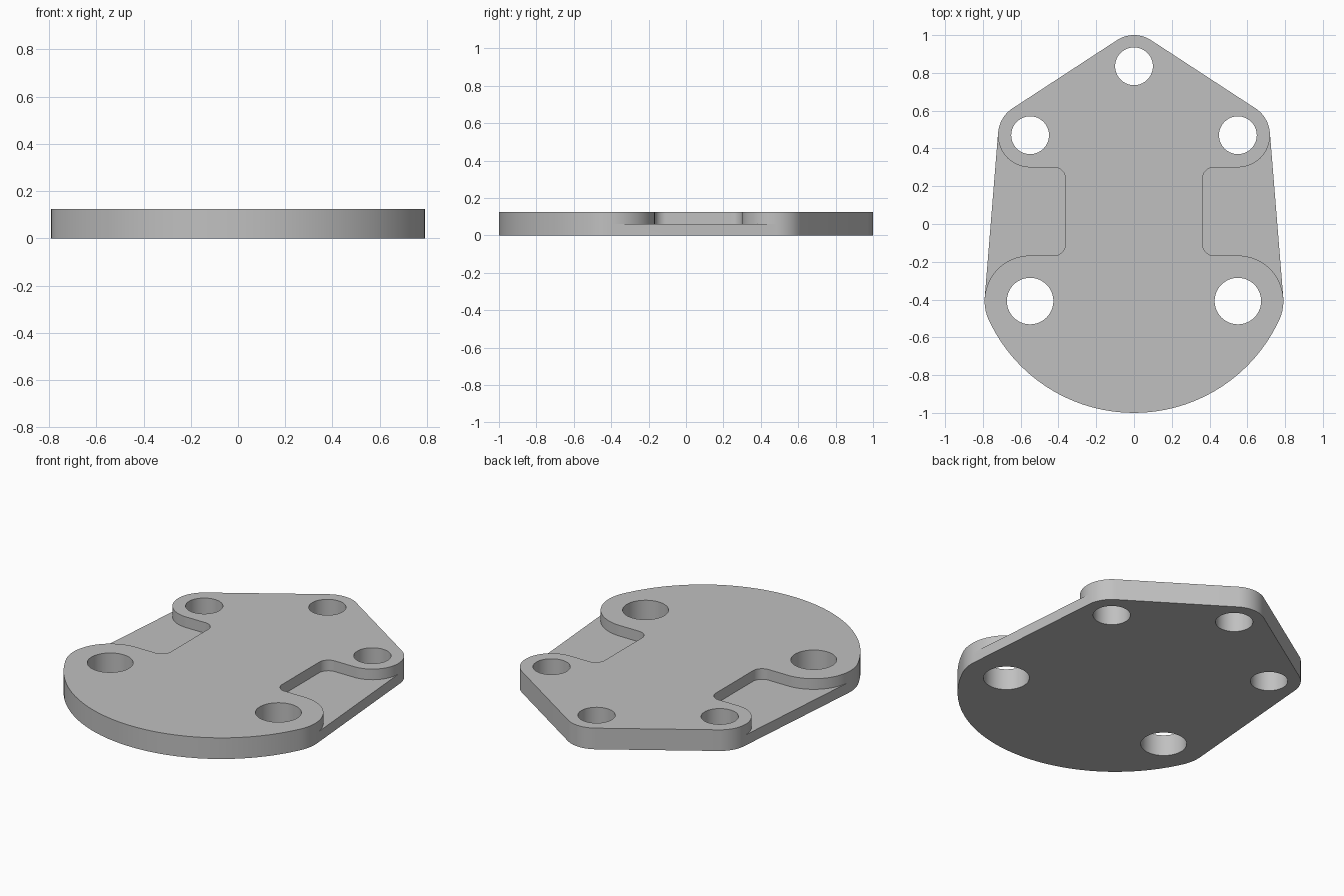
import bpy, bmesh
from math import sin, cos, pi, atan2, acos, hypot, ceil

HEIGHT, FLOOR = 0.125, 0.062
STEP = pi / 48

if "Cube" in bpy.data.objects:
    bpy.data.objects.remove(bpy.data.objects["Cube"])

# Rounded corners as (x, y, radius)
tip = (0, 0.835, 0.165)
ear = (0.55, 0.47, 0.17)
foot = (0.55, -0.408, 0.241)
belly = (0, -0.153, 0.847)


def mirrored(disc):
    return (-disc[0], disc[1], disc[2])


def arc(disc, start, end):
    """Points along a disc's rim from one angle to another."""
    x, y, r = disc
    n = max(1, ceil(abs(end - start) / STEP))
    angles = [start + (end - start) * i / n for i in range(n + 1)]
    return [(x + r * cos(a), y + r * sin(a)) for a in angles]


def tangent(a, b):
    """Angle of the outer tangent's normal, going counterclockwise from a to b."""
    dx, dy = b[0] - a[0], b[1] - a[1]
    ratio = (a[2] - b[2]) / hypot(dx, dy)
    return atan2(dy, dx) - acos(max(-1, min(1, ratio)))


def wrapped_outline(discs):
    """Closed outline stretched around a ring of discs."""
    points = []
    for i, disc in enumerate(discs):
        start = tangent(discs[i - 1], disc)
        end = tangent(disc, discs[(i + 1) % len(discs)])
        points += arc(disc, start, start + (end - start) % (2 * pi))
    return points


def prism(bm, points, bottom, top):
    clean = [p for i, p in enumerate(points)
             if hypot(p[0] - points[i - 1][0], p[1] - points[i - 1][1]) > 0.002]
    face = bm.faces.new([bm.verts.new((x, y, bottom)) for x, y in clean])
    grown = bmesh.ops.extrude_face_region(bm, geom=[face])["geom"]
    raised = [v for v in grown if isinstance(v, bmesh.types.BMVert)]
    bmesh.ops.translate(bm, verts=raised, vec=(0, 0, top - bottom))


def make_object(name, prisms):
    bm = bmesh.new()
    for points, bottom, top in prisms:
        prism(bm, points, bottom, top)
    bmesh.ops.recalc_face_normals(bm, faces=bm.faces)
    mesh = bpy.data.meshes.new(name)
    bm.to_mesh(mesh)
    bm.free()
    obj = bpy.data.objects.new(name, mesh)
    bpy.context.collection.objects.link(obj)
    return obj


# Plate outline
ring = [belly, foot, ear, tip, mirrored(ear), mirrored(foot)]
plate = make_object("cover_plate", [(wrapped_outline(ring), 0, HEIGHT)])

# Side pockets that follow the rims of the ear and the foot
side = tangent(foot, ear)
fillet, inner = 0.06, 0.363
low, high = foot[1] + foot[2], ear[1] - ear[2]
pocket = arc(foot, side, pi / 2)
pocket += arc((inner + fillet, low + fillet, fillet), 1.5 * pi, pi)
pocket += arc((inner + fillet, high - fillet, fillet), pi, pi / 2)
pocket += arc(ear, -pi / 2, side)
pocket += [(1, pocket[-1][1]), (1, pocket[0][1])]
cuts = [(pocket, FLOOR, 1), ([(-x, y) for x, y in pocket], FLOOR, 1)]

# Bolt holes
holes = [(tip, 0.1), (ear, 0.1), (mirrored(ear), 0.1),
         (foot, 0.123), (mirrored(foot), 0.123)]
for (x, y, _), radius in holes:
    cuts.append((arc((x, y, radius), 0, 2 * pi)[:-1], -1, 1))

cutter = make_object("pocket_and_hole_cutter", cuts)
cutter.hide_render = True

# Cut the plate, then discard the cutter
cut = plate.modifiers.new("cut", "BOOLEAN")
cut.operation = "DIFFERENCE"
cut.solver = "EXACT"
cut.object = cutter
bpy.ops.object.select_all(action="DESELECT")
bpy.context.view_layer.objects.active = plate
plate.select_set(True)
bpy.ops.object.modifier_apply(modifier=cut.name)
bpy.data.objects.remove(cutter)

# Plain grey finish
grey = bpy.data.materials.new("plain_grey")
grey.use_nodes = True
colour = (0.53, 0.53, 0.53, 1)
grey.diffuse_color = colour
grey.node_tree.nodes["Principled BSDF"].inputs["Base Color"].default_value = colour
plate.data.materials.clear()
plate.data.materials.append(grey)
bpy.ops.object.shade_smooth_by_angle(angle=pi / 6)
